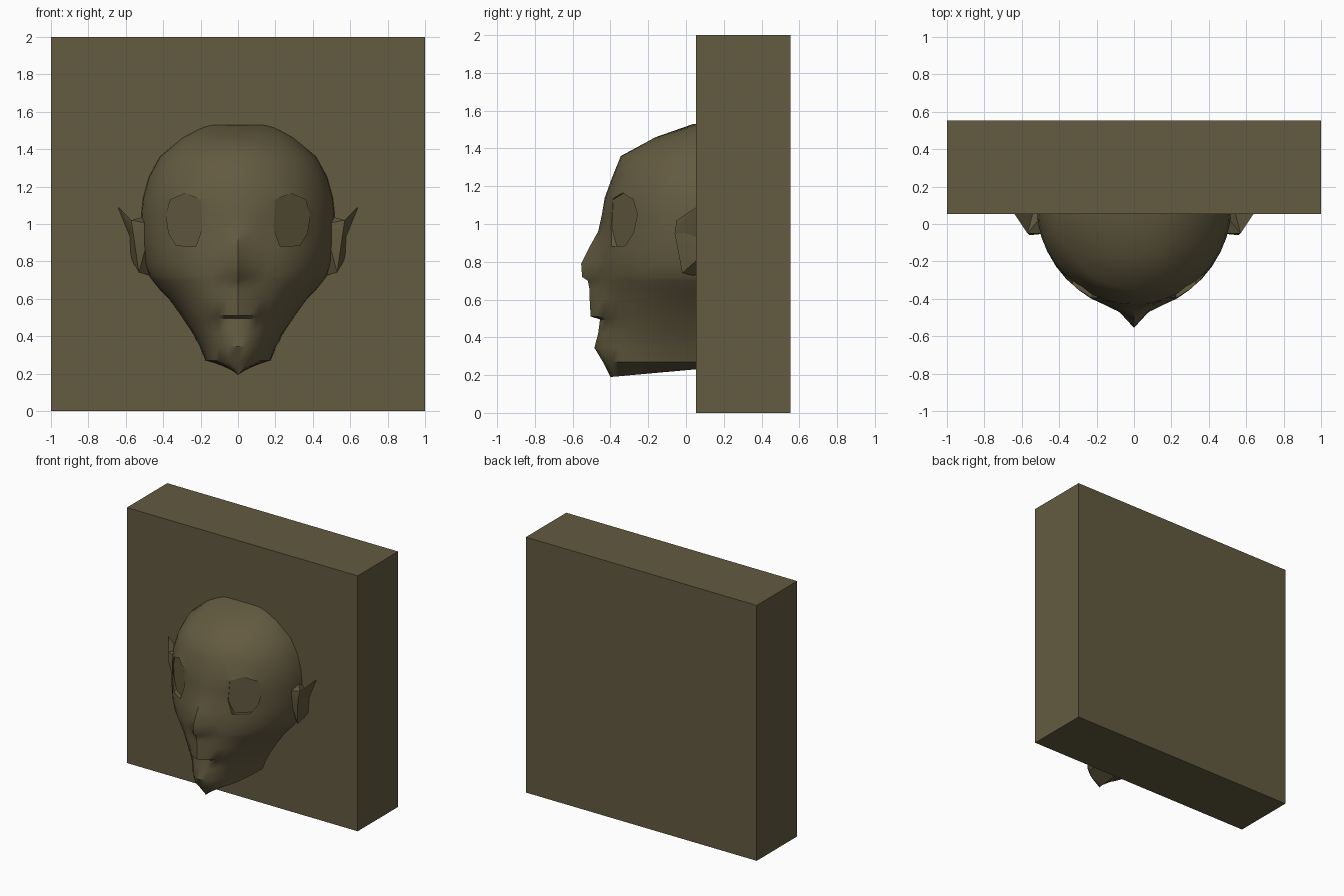
import bpy, bmesh, math
from mathutils import Vector

if "Cube" in bpy.data.objects:
    bpy.data.objects.remove(bpy.data.objects["Cube"])

stone = bpy.data.materials.new("olive_stone")
stone.diffuse_color = (0.125, 0.103, 0.051, 1)
stone.use_nodes = True
stone.node_tree.nodes["Principled BSDF"].inputs["Base Color"].default_value = stone.diffuse_color


def finish(bm, name, angle=None):
    bmesh.ops.recalc_face_normals(bm, faces=bm.faces)
    me = bpy.data.meshes.new(name)
    bm.to_mesh(me)
    bm.free()
    ob = bpy.data.objects.new(name, me)
    bpy.context.collection.objects.link(ob)
    me.materials.append(stone)
    if angle:
        smooth(ob, angle)
    return ob


def smooth(ob, angle):
    bpy.ops.object.select_all(action='DESELECT')
    ob.select_set(True)
    bpy.context.view_layer.objects.active = ob
    bpy.ops.object.shade_smooth_by_angle(angle=math.radians(angle))


# Wall slab
bm = bmesh.new()
bmesh.ops.create_cube(bm, size=1)
for v in bm.verts:
    v.co = (v.co.x * 2, v.co.y * 0.5 + 0.303, v.co.z * 2 + 1)
finish(bm, "wall_slab")

# Face: lofted horizontal sections
# height, half width, front depth, centre ridge, ridge width, squareness
LEVELS = [
    (0.19, 0.0, -0.40, 0.0, 0.1, 0.75),
    (0.27, 0.175, -0.42, 0.02, 0.1, 0.7),
    (0.345, 0.205, -0.43, 0.055, 0.11, 0.8),
    (0.42, 0.245, -0.43, 0.035, 0.11, 0.85),
    (0.495, 0.295, -0.44, 0.015, 0.11, 0.9),
    (0.51, 0.305, -0.44, 0.065, 0.11, 0.9),
    (0.60, 0.37, -0.45, 0.06, 0.10, 0.95),
    (0.65, 0.42, -0.455, 0.055, 0.08, 1),
    (0.70, 0.46, -0.46, 0.06, 0.06, 1),
    (0.72, 0.475, -0.46, 0.09, 0.06, 1),
    (0.79, 0.50, -0.46, 0.095, 0.06, 1),
    (0.88, 0.515, -0.45, 0.06, 0.07, 1),
    (0.96, 0.52, -0.435, 0.03, 0.09, 1),
    (1.05, 0.52, -0.43, 0.015, 0.1, 1),
    (1.14, 0.51, -0.43, 0.0, 0.1, 1),
    (1.25, 0.48, -0.39, 0.0, 0.1, 1),
    (1.36, 0.42, -0.345, 0.0, 0.1, 1),
    (1.46, 0.30, -0.16, 0.0, 0.1, 1),
    (1.53, 0.18, 0.04, 0.0, 0.1, 1),
]
BACK, N = 0.09, 10
bm = bmesh.new()
rings = []
for z, w, front, ridge, rw, e in LEVELS:
    ring = []
    for i in range(-N, N + 1):
        a = abs(i) / N * math.pi / 2
        x = math.copysign(w * math.sin(a) ** e, i)
        y = BACK + (front - BACK) * max(math.cos(a), 0) ** e
        y -= ridge * math.exp(-(x / rw) ** 2) if w else 0
        lift = 0.09 * (y + 0.4) if w == 0 else 0
        ring.append(bm.verts.new((x, y, z + lift)))
    rings.append(ring)
for lo, hi in zip(rings, rings[1:]):
    for i in range(2 * N):
        bm.faces.new((lo[i], lo[i + 1], hi[i + 1], hi[i]))
    bm.faces.new((lo[0], hi[0], hi[-1], lo[-1]))
bm.faces.new(rings[-1])
bmesh.ops.remove_doubles(bm, verts=bm.verts, dist=0.0005)
face = finish(bm, "face")

# Eye sockets: eight-sided recesses with a slanted flat floor
EYE = [(0.28, 1.165), (0.36, 1.13), (0.385, 1.05), (0.37, 0.95),
       (0.33, 0.885), (0.225, 0.88), (0.19, 0.98), (0.2, 1.13)]
bm = bmesh.new()
for s in (1, -1):
    outer = [bm.verts.new((s * x, -0.9, z)) for x, z in EYE]
    floor = [bm.verts.new((s * x, -0.385 + 0.74 * (x - 0.2), z)) for x, z in EYE]
    bm.faces.new(outer)
    bm.faces.new(floor)
    for i in range(8):
        j = (i + 1) % 8
        bm.faces.new((outer[i], outer[j], floor[j], floor[i]))
cutter = finish(bm, "eye_cutter")
cutter.hide_render = True
mod = face.modifiers.new("eyes", 'BOOLEAN')
mod.operation, mod.object, mod.solver = 'DIFFERENCE', cutter, 'EXACT'
bpy.context.view_layer.objects.active = face
bpy.ops.object.modifier_apply(modifier="eyes")
bpy.data.objects.remove(cutter)
smooth(face, 40)

# Ears: a lobe and a pointed tip on each side
LOBE = [(0.57, -0.05, 1.02), (0.56, -0.06, 0.95), (0.53, -0.02, 0.74),
        (0.575, 0.07, 0.82), (0.58, 0.07, 0.95), (0.46, -0.05, 1.0),
        (0.45, 0.07, 0.72), (0.47, 0.07, 1.05)]
TIP = [(0.65, 0.07, 1.10), (0.57, -0.05, 1.02), (0.56, -0.06, 0.95),
       (0.58, 0.07, 0.93), (0.53, 0.07, 0.98)]
for s, side in ((1, "right"), (-1, "left")):
    bm = bmesh.new()
    for pts in (LOBE, TIP):
        vs = [bm.verts.new((s * x, y, z)) for x, y, z in pts]
        bmesh.ops.convex_hull(bm, input=vs)
    finish(bm, "ear_" + side, 30)
